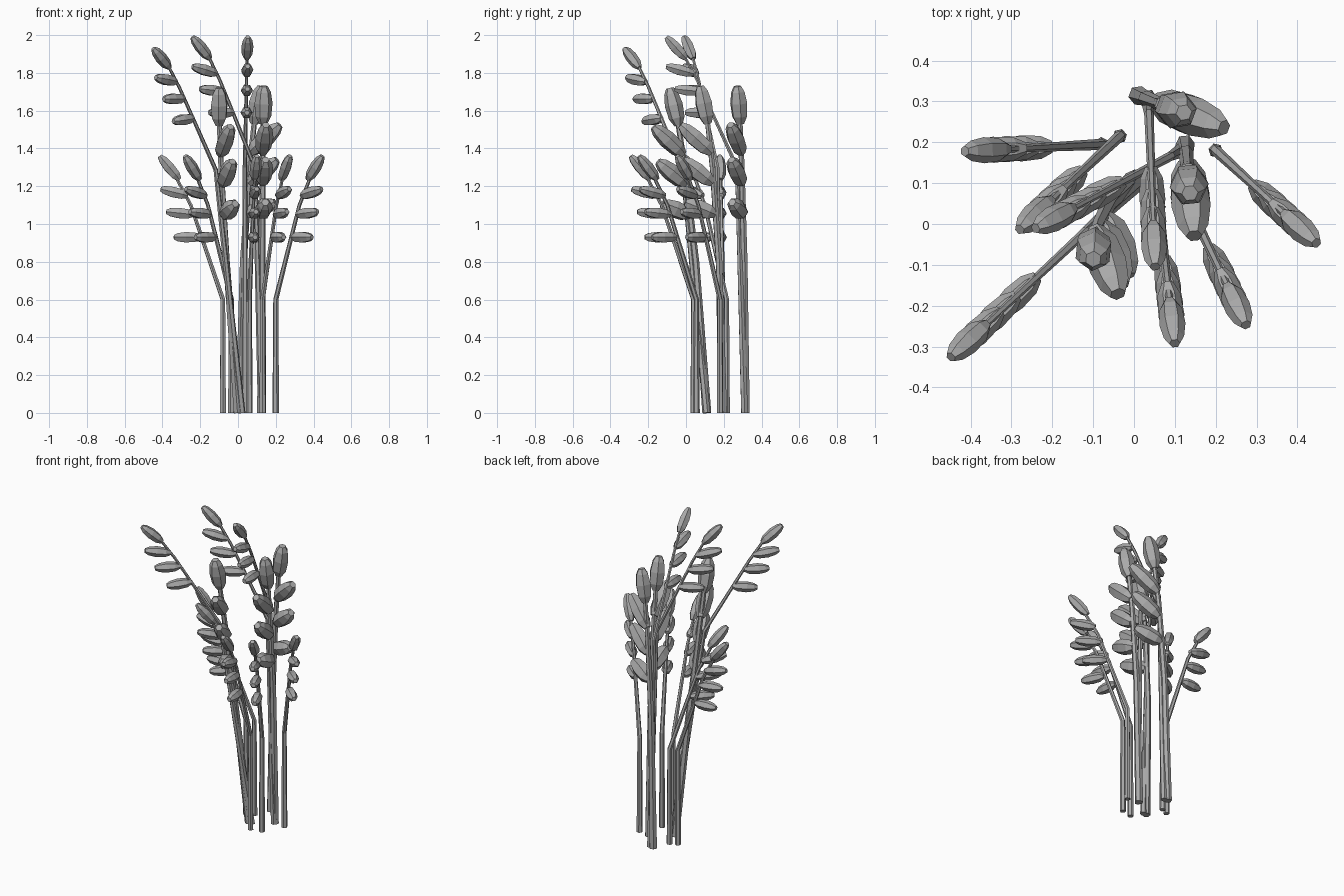
import bpy, bmesh, math
from mathutils import Vector, Matrix

cube = bpy.data.objects.get("Cube")
if cube:
    bpy.data.objects.remove(cube, do_unlink=True)

grey = bpy.data.materials.new("dry_grey")
grey.use_nodes = True
colour = (0.4, 0.4, 0.4, 1)
grey.diffuse_color = colour
grey.node_tree.nodes["Principled BSDF"].inputs["Base Color"].default_value = colour

SIDES = 6


def loft(bm, path, radii):
    """Hexagonal tube along a path in the local xz plane, capped at both ends."""
    rings = []
    for i, (p, rad) in enumerate(zip(path, radii)):
        along = (path[min(i + 1, len(path) - 1)] - path[max(i - 1, 0)]).normalized()
        side = Vector((0, 1, 0))
        up = along.cross(side)
        rings.append([bm.verts.new(p + rad * (side * math.cos(a) + up * math.sin(a)))
                      for a in (math.tau * k / SIDES for k in range(SIDES))])
    for a, b in zip(rings, rings[1:]):
        for k in range(SIDES):
            n = (k + 1) % SIDES
            bm.faces.new((a[k], a[n], b[n], b[k]))
    bm.faces.new(rings[0][::-1])
    bm.faces.new(rings[-1])


def finish(name, bm, matrix):
    bmesh.ops.recalc_face_normals(bm, faces=bm.faces)
    mesh = bpy.data.meshes.new(name)
    bm.to_mesh(mesh)
    bm.free()
    mesh.materials.append(grey)
    obj = bpy.data.objects.new(name, mesh)
    obj.matrix_world = matrix
    bpy.context.collection.objects.link(obj)


def pt(rz):
    return Vector((rz[0], 0, rz[1]))


# Grain outline: position along the length, share of the full radius
GRAIN = [(0, .45), (.2, .88), (.55, 1), (.85, .78), (1, .42)]

# Each kind: stem path and grains as (outward, height), drawn leaning towards +x
KINDS = {
    "short": dict(
        stem=[(0, 0), (0, .6), (.17, 1.1), (.25, 1.25)], base=.018, tip=.009, fat=.032,
        grains=[((.23, 1.235), (.335, 1.36)), ((.185, 1.15), (.33, 1.185)),
                ((.155, 1.05), (.3, 1.065)), ((.12, .93), (.26, .93))]),
    "tall": dict(
        stem=[(0, 0), (.04, 1.3), (.25, 1.76), (.32, 1.89)], base=.02, tip=.008, fat=.032,
        grains=[((.31, 1.875), (.415, 1.99)), ((.27, 1.795), (.415, 1.835)),
                ((.225, 1.7), (.37, 1.715)), ((.17, 1.59), (.315, 1.59))]),
    "thick": dict(
        stem=[(0, 0), (.02, .8), (.055, 1.3), (.085, 1.57)], base=.024, tip=.014, fat=.048,
        grains=[((.08, 1.53), (.12, 1.73)), ((.06, 1.375), (.225, 1.525)),
                ((.055, 1.215), (.21, 1.34)), ((.04, 1.05), (.2, 1.115))]),
}

# Stalks: kind, foot position, outward direction, extra lean of the whole stalk
STALKS = [
    ("tall", (.02, .11), (-.73, -.68), (-.084, -.078)),
    ("tall", (.125, .185), (-.88, -.47), (0, 0)),
    ("tall", (.035, .31), (.04, -1), (0, 0)),
    ("short", (-.08, .195), (-1, -.05), (0, 0)),
    ("short", (-.035, .215), (-.73, -.68), (0, 0)),
    ("short", (.06, .04), (.12, -1), (0, 0)),
    ("short", (.13, .055), (.43, -.9), (0, 0)),
    ("short", (.2, .18), (.74, -.68), (0, 0)),
    ("thick", (0, .11), (.4, -.9), (-.086, -.05)),
    ("thick", (.125, .195), (.1, -1), (0, 0)),
    ("thick", (.01, .315), (.93, -.35), (0, 0)),
]

for i, (kind, foot, out, lean) in enumerate(STALKS, 1):
    spec = KINDS[kind]
    tilt = Matrix.Rotation(math.hypot(*lean), 4, Vector((-lean[1], lean[0], 0))) \
        if any(lean) else Matrix.Identity(4)
    place = (Matrix.Translation((*foot, 0)) @ tilt
             @ Matrix.Rotation(math.atan2(out[1], out[0]), 4, 'Z'))

    # Stem, thinning towards its tip
    path = [pt(p) for p in spec["stem"]]
    bm = bmesh.new()
    loft(bm, path, [spec["base"] + (spec["tip"] - spec["base"]) * p.z / path[-1].z
                    for p in path])
    # Start the stem level with the ground
    for v in bm.verts:
        if v.co.z < .1:
            v.co.z = 0
    finish(f"{kind}_stem_{i}", bm, place)

    # Grains on the outer side and one at the tip
    bm = bmesh.new()
    for inner, outer in spec["grains"]:
        a, b = pt(inner), pt(outer)
        loft(bm, [a.lerp(b, t) for t, _ in GRAIN], [spec["fat"] * s for _, s in GRAIN])
    finish(f"{kind}_grains_{i}", bm, place)
